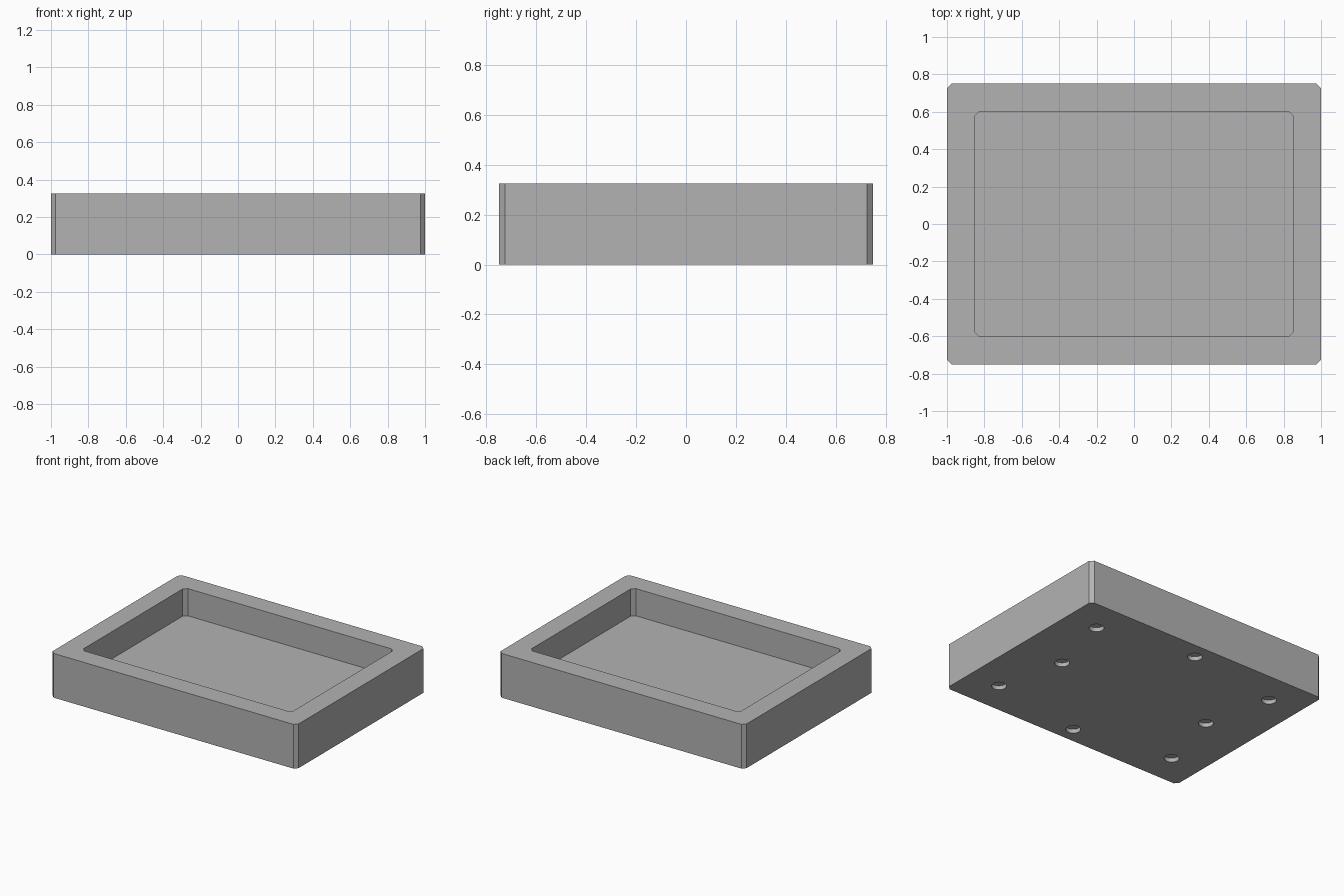
import bpy, bmesh
from mathutils import Matrix

cube = bpy.data.objects.get("Cube")
if cube:
    bpy.data.objects.remove(cube, do_unlink=True)

HEIGHT, FLOOR, CHAMFER = 0.325, 0.125, 0.025
HOLE_RADIUS, HOLE_DEPTH = 0.05, 0.03

grey = bpy.data.materials.new("light grey")
grey.use_nodes = True
colour = (0.45, 0.45, 0.45, 1)
grey.diffuse_color = colour
grey.node_tree.nodes["Principled BSDF"].inputs["Base Color"].default_value = colour


def add_object(name, bm):
    mesh = bpy.data.meshes.new(name)
    bm.to_mesh(mesh)
    bm.free()
    mesh.materials.append(grey)
    obj = bpy.data.objects.new(name, mesh)
    bpy.context.collection.objects.link(obj)
    return obj


def chamfered_block(name, half_x, half_y, low, high):
    """Box whose four upright edges are cut at 45 degrees."""
    bm = bmesh.new()
    size = Matrix.Diagonal((2 * half_x, 2 * half_y, high - low, 1))
    bmesh.ops.create_cube(bm, size=1, matrix=Matrix.Translation((0, 0, (low + high) / 2)) @ size)
    upright = [e for e in bm.edges if abs(e.verts[0].co.z - e.verts[1].co.z) > 0.01]
    bmesh.ops.bevel(bm, geom=upright, offset=CHAMFER, segments=1, affect='EDGES')
    return add_object(name, bm)


def subtract(target, cutter):
    cutter.hide_render = True
    mod = target.modifiers.new(cutter.name, 'BOOLEAN')
    mod.operation, mod.solver, mod.object = 'DIFFERENCE', 'EXACT', cutter
    bpy.context.view_layer.objects.active = target
    bpy.ops.object.modifier_apply(modifier=mod.name)
    bpy.data.objects.remove(cutter, do_unlink=True)


# Tray body with its open recess
tray = chamfered_block("tray", 1, 0.75, 0, HEIGHT)
subtract(tray, chamfered_block("recess_cutter", 0.853, 0.6, FLOOR, HEIGHT + 0.1))

# Shallow round pockets underneath: four near the corners, four at mid sides
corners = [(x, y) for x in (-0.75, 0.75) for y in (-0.505, 0.505)]
mid_sides = [(0, -0.63), (0, 0.63), (-0.625, 0), (0.625, 0)]
bm = bmesh.new()
for x, y in corners + mid_sides:
    bmesh.ops.create_cone(bm, cap_ends=True, segments=32, radius1=HOLE_RADIUS,
                          radius2=HOLE_RADIUS, depth=2 * HOLE_DEPTH,
                          matrix=Matrix.Translation((x, y, 0)))
subtract(tray, add_object("pocket_cutter", bm))

# Smooth pocket walls, crisp edges everywhere else
bpy.ops.object.select_all(action='DESELECT')
tray.select_set(True)
bpy.context.view_layer.objects.active = tray
bpy.ops.object.shade_smooth_by_angle(angle=0.5)
